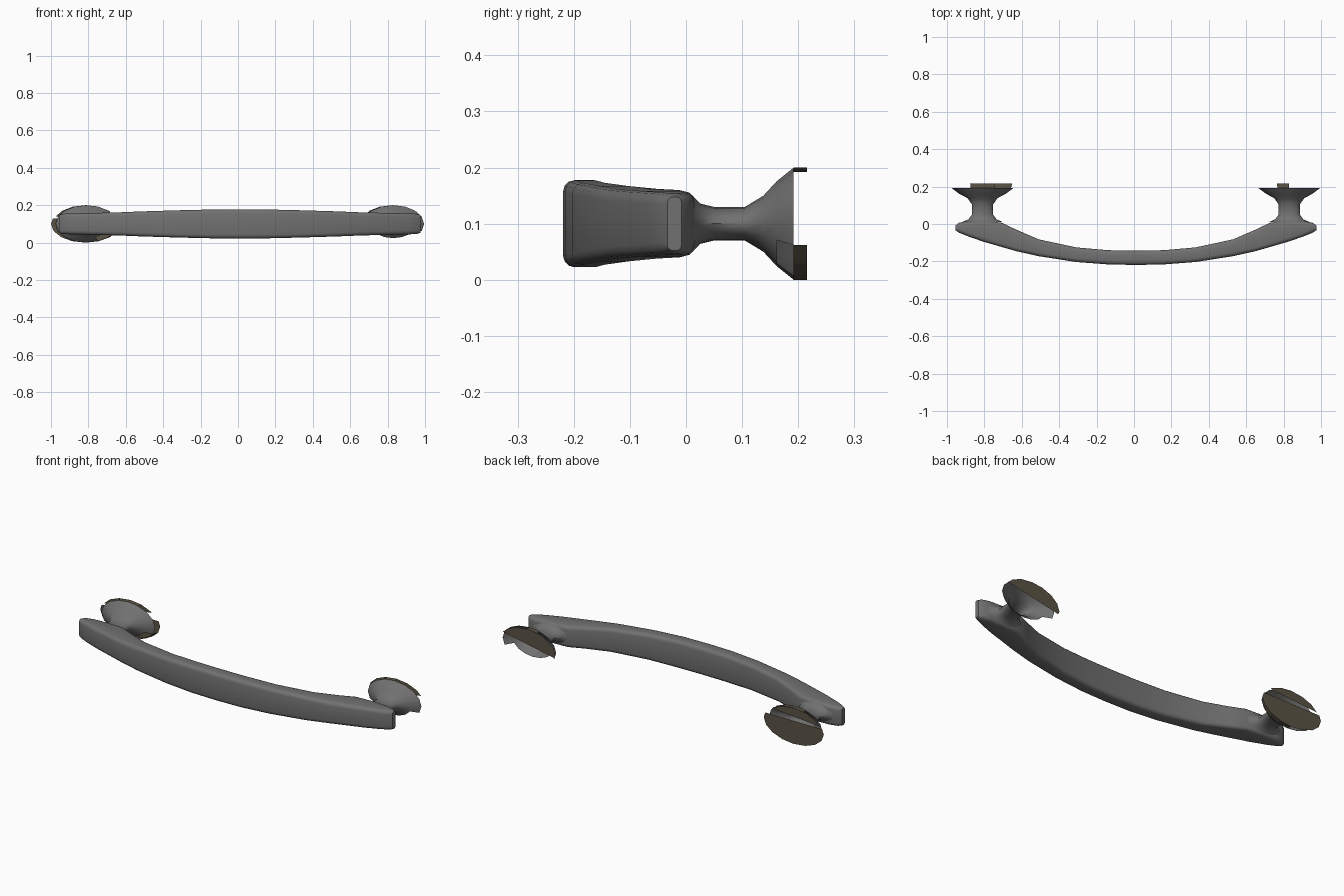
import bpy, bmesh, math
from mathutils import Vector

if "Cube" in bpy.data.objects:
    bpy.data.objects.remove(bpy.data.objects["Cube"])


def material(name, rgb):
    m = bpy.data.materials.new(name)
    m.diffuse_color = (*rgb, 1)
    m.use_nodes = True
    m.node_tree.nodes["Principled BSDF"].inputs["Base Color"].default_value = m.diffuse_color
    return m


GREY = material("satin grey", (0.165, 0.165, 0.165))
DARK = material("dark brown backing", (0.105, 0.087, 0.06))
ZC = 0.1


def finish(bm, name, mat, angle=35, recalc=True):
    if recalc:
        bmesh.ops.recalc_face_normals(bm, faces=bm.faces)
    me = bpy.data.meshes.new(name)
    bm.to_mesh(me)
    bm.free()
    me.materials.append(mat)
    ob = bpy.data.objects.new(name, me)
    bpy.context.collection.objects.link(ob)
    bpy.ops.object.select_all(action='DESELECT')
    bpy.context.view_layer.objects.active = ob
    ob.select_set(True)
    bpy.ops.object.shade_smooth_by_angle(angle=math.radians(angle))
    return ob


# Bowed grip bar: stations of (x, front y, rear y, half height), mirrored
half = [(0.15, -0.216, -0.140, 0.077), (0.32, -0.203, -0.125, 0.073),
        (0.52, -0.172, -0.082, 0.067), (0.64, -0.145, -0.030, 0.062),
        (0.72, -0.122, 0.008, 0.060), (0.82, -0.093, 0.016, 0.058),
        (0.90, -0.065, 0.015, 0.056), (0.945, -0.047, 0.007, 0.054),
        (0.965, -0.033, -0.008, 0.048)]
stations = ([(-x, a, b, h) for x, a, b, h in reversed(half)]
            + [(0, -0.219, -0.143, 0.0775)] + half)
bm = bmesh.new()
rings = []
for x, yf, yb, h in stations:
    cy, hw = (yf + yb) / 2, (yb - yf) / 2
    r = min(0.02, hw * 0.8)
    ring = []
    for k, (sy, sz) in enumerate([(1, 1), (-1, 1), (-1, -1), (1, -1)]):
        for j in range(4):
            a = math.radians(90 * k + 30 * j)
            ring.append(bm.verts.new((x + 0.01, cy + sy * (hw - r) + r * math.cos(a),
                                      ZC + sz * (h - r) + r * math.sin(a))))
    rings.append(ring)
for r0, r1 in zip(rings, rings[1:]):
    for i in range(16):
        j = (i + 1) % 16
        bm.faces.new((r0[i], r0[j], r1[j], r1[i]))
bm.faces.new(rings[0])
bm.faces.new(rings[-1])
finish(bm, "grip_bar", GREY)

# Oval flared posts: (y, half width, half height)
PROFILE = [(0.012, 0.105, 0.050), (0.025, 0.075, 0.036), (0.05, 0.057, 0.030),
           (0.105, 0.057, 0.030), (0.138, 0.080, 0.050),
           (0.162, 0.125, 0.076), (0.192, 0.165, 0.100)]
N = 16


def oval(cx, y, rx, rz, i):
    a = 2 * math.pi * i / N
    return Vector((cx + rx * math.cos(a), y, ZC + rz * math.sin(a)))


def post(name, cx, keep_lip):
    bm = bmesh.new()
    loops = [[bm.verts.new(oval(cx, *p, i)) for i in range(N)] for p in PROFILE]
    for k in range(len(loops) - 1):
        for i in range(N):
            j = (i + 1) % N
            if k == len(loops) - 2 and not keep_lip(i):
                continue                      # open gaps in the flared lip
            bm.faces.new((loops[k][i], loops[k][j], loops[k + 1][j], loops[k + 1][i]))
    finish(bm, name, GREY)


post("left_post", -0.81, lambda i: i not in (13, 14))
post("right_post", 0.83, lambda i: i < 9 or i == 15)


# Thin oval backing plates, trimmed to bands between sloping lines
def backing(name, cx, rx, cuts):
    bm = bmesh.new()
    bm.faces.new([bm.verts.new(oval(cx, 0.216, rx, 0.1, i)) for i in range(N)])
    for z, slope, side in cuts:
        bmesh.ops.bisect_plane(bm, geom=bm.verts[:] + bm.edges[:] + bm.faces[:],
                               plane_co=(cx, 0.216, z),
                               plane_no=Vector((-slope, 0, 1)) * side,
                               clear_outer=True)
    finish(bm, name, DARK)


backing("left_backing_upper", -0.815, 0.175, [(0.152, 0.08, -1)])
backing("left_backing_lower", -0.815, 0.185, [(0.128, 0.0, 1)])
backing("right_backing", 0.825, 0.172, [(0.115, 0.2, -1)])


# Remaining pieces of the backing rim
def rim(name, cx, sectors):
    bm = bmesh.new()
    for i in sectors:
        p = [oval(cx, 0.192, 0.165, 0.1, i), oval(cx, 0.192, 0.165, 0.1, i + 1),
             oval(cx, 0.216, 0.172, 0.1, i + 1), oval(cx, 0.216, 0.172, 0.1, i)]
        bm.faces.new([bm.verts.new(v) for v in p])
    finish(bm, name, DARK)


rim("left_rim", -0.81, (3, 4, 12, 13, 14))
rim("right_rim", 0.83, (4,))
